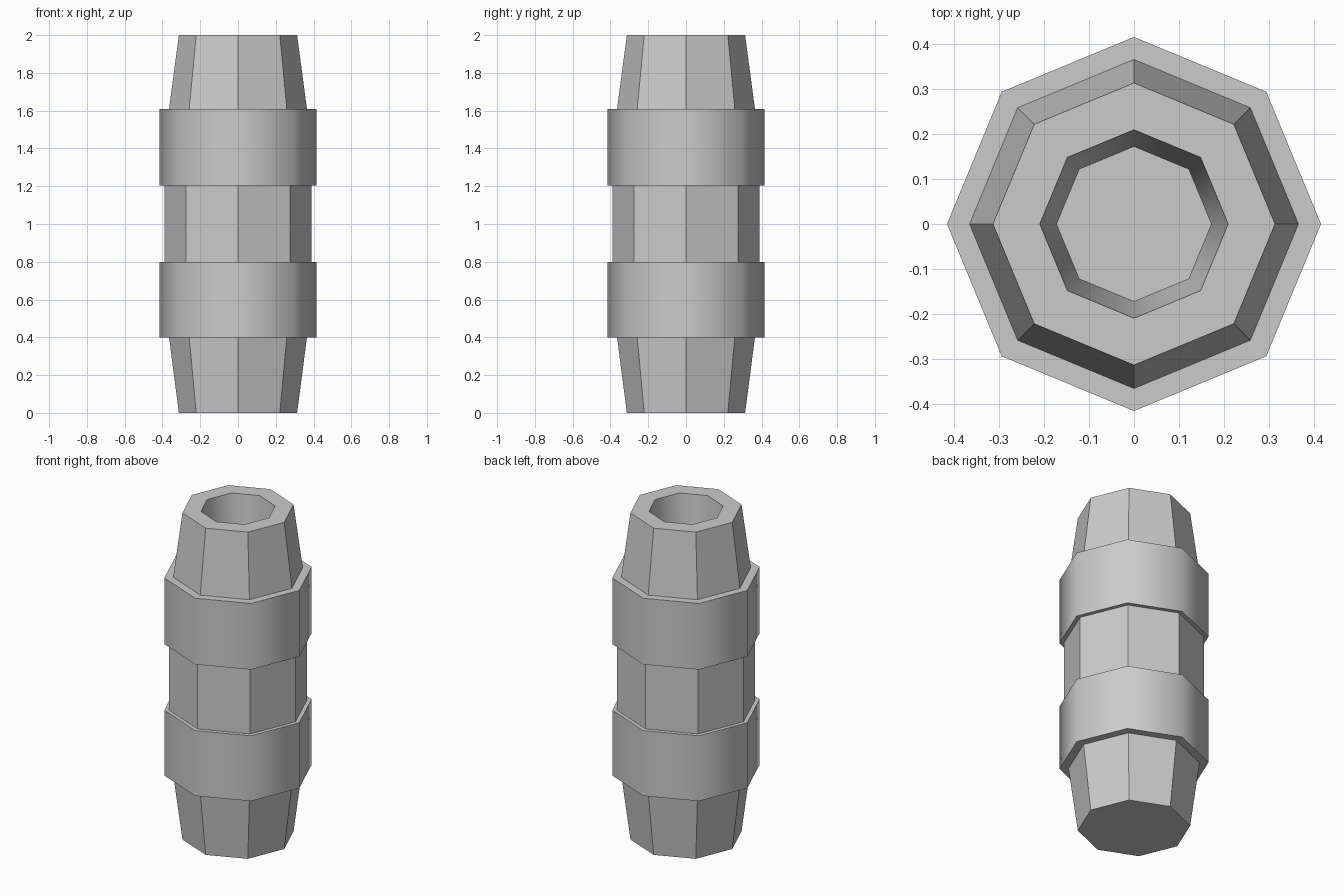
import bpy
import bmesh
from math import cos, sin, tau

SIDES = 8

cube = bpy.data.objects.get("Cube")
if cube:
    bpy.data.objects.remove(cube, do_unlink=True)

grey = bpy.data.materials.new("plain grey")
grey.use_nodes = True
colour = (0.6, 0.6, 0.6, 1)
grey.diffuse_color = colour
grey.node_tree.nodes["Principled BSDF"].inputs["Base Color"].default_value = colour


def lathe(name, profile, closed=False, smooth_steps=()):
    """Turn a (radius, height) profile into an eight-sided solid."""
    bm = bmesh.new()
    rings = [[bm.verts.new((r * cos(tau * i / SIDES), r * sin(tau * i / SIDES), z))
              for i in range(SIDES)] for r, z in profile]
    pairs = list(zip(rings, rings[1:]))
    if closed:
        pairs.append((rings[-1], rings[0]))
    else:
        bm.faces.new(rings[0][::-1])
        bm.faces.new(rings[-1])
    for step, (low, high) in enumerate(pairs):
        for i in range(SIDES):
            j = (i + 1) % SIDES
            face = bm.faces.new((low[i], low[j], high[j], high[i]))
            face.smooth = step in smooth_steps
    # Keep the rims of smooth walls crisp
    for edge in bm.edges:
        edge.smooth = all(f.smooth for f in edge.link_faces)
    mesh = bpy.data.meshes.new(name)
    bm.to_mesh(mesh)
    bm.free()
    mesh.materials.append(grey)
    obj = bpy.data.objects.new(name, mesh)
    bpy.context.collection.objects.link(obj)
    return obj


# Faceted barrel with tapered ends and a blind socket in the top
lathe("barrel", [(0.313, 0), (0.365, 0.4), (0.39, 0.6), (0.39, 1.4),
                 (0.365, 1.61), (0.313, 2), (0.209, 2), (0.172, 1.61)],
      smooth_steps=(6,))

# Two smooth raised bands around the barrel
for name, bottom, top in (("lower_band", 0.4, 0.8), ("upper_band", 1.205, 1.61)):
    lathe(name, [(0.415, bottom), (0.415, top), (0.36, top), (0.36, bottom)],
          closed=True, smooth_steps=(0,))
